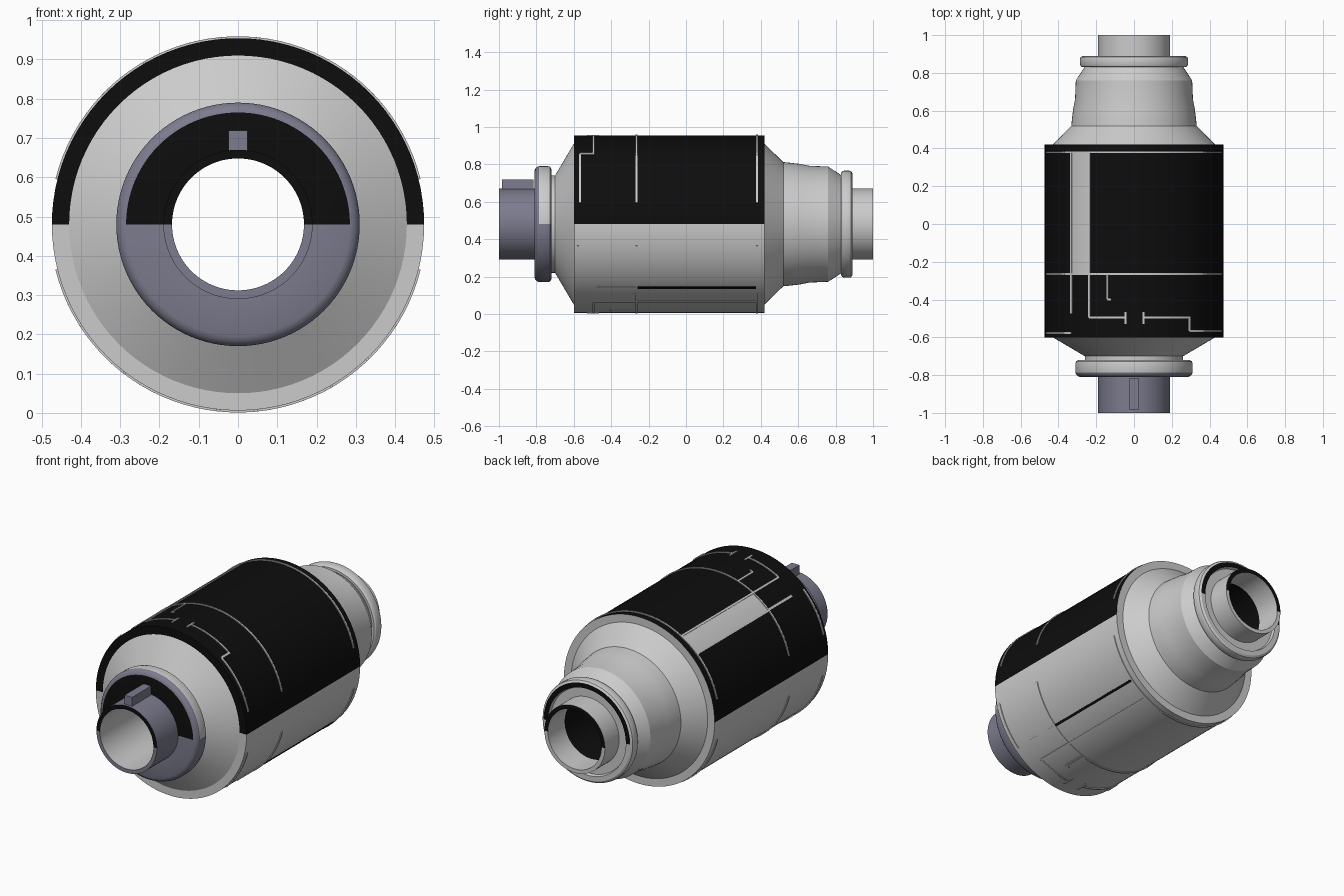
import bpy, bmesh
from math import cos, sin, pi, acos

if "Cube" in bpy.data.objects:
    bpy.data.objects.remove(bpy.data.objects["Cube"])

ZC = 0.48      # height of the long axis
R = 0.474      # main hull radius
SEG = 96


def material(name, rgb):
    m = bpy.data.materials.new(name)
    m.diffuse_color = (*rgb, 1)
    m.use_nodes = True
    m.node_tree.nodes["Principled BSDF"].inputs["Base Color"].default_value = m.diffuse_color
    return m


GREY = material("light_grey", (0.8, 0.8, 0.8))
BLACK = material("black", (0.004, 0.004, 0.004))
SLATE = material("slate", (0.2, 0.2, 0.27))
MATS = [GREY, BLACK, SLATE]


def finish(bm, name, angle=0.5):
    me = bpy.data.meshes.new(name)
    bm.to_mesh(me)
    bm.free()
    for m in MATS:
        me.materials.append(m)
    ob = bpy.data.objects.new(name, me)
    bpy.context.collection.objects.link(ob)
    bpy.ops.object.select_all(action='DESELECT')
    ob.select_set(True)
    bpy.context.view_layer.objects.active = ob
    bpy.ops.object.shade_smooth_by_angle(angle=angle)
    return ob


def revolve(name, prof, upper=(), lower=(), default=0):
    """Spin (y, r) points round the axis; upper/lower map strip index -> material."""
    upper, lower = dict(upper), dict(lower)
    bm = bmesh.new()
    rings = [[bm.verts.new((r * cos(2 * pi * j / SEG), y, ZC + r * sin(2 * pi * j / SEG)))
              for j in range(SEG)] for y, r in prof]
    for i in range(len(prof) - 1):
        a, b = rings[i], rings[i + 1]
        for j in range(SEG):
            k = (j + 1) % SEG
            f = bm.faces.new((a[j], b[j], b[k], a[k]))
            f.material_index = (upper if j < SEG // 2 else lower).get(i, default)
    return finish(bm, name)


def patch(name, a0, a1, y0, y1, r, mat=0):
    """Thin curved plate lying on the hull between two angles."""
    n = max(1, int(abs(a1 - a0) / 0.065) + 1)
    bm = bmesh.new()
    rows = []
    for i in range(n + 1):
        a = a0 + (a1 - a0) * i / n
        rows.append([bm.verts.new((q * cos(a), y, ZC + q * sin(a)))
                     for q, y in ((R - .004, y0), (r, y0), (r, y1), (R - .004, y1))])
    for p, q in zip(rows, rows[1:]):
        for k in range(4):
            m = (k + 1) % 4
            bm.faces.new((p[k], p[m], q[m], q[k]))
    bm.faces.new(rows[0])
    bm.faces.new(rows[-1])
    bmesh.ops.recalc_face_normals(bm, faces=bm.faces)
    for f in bm.faces:
        f.material_index = mat
    return finish(bm, name)


# main hull with front cone and half-black paint
revolve("main_hull", [(-.72, .26), (-.70, .26), (-.60, .43), (-.60, R), (.42, R),
                      (.42, .43), (.52, .332)], upper={2: 1, 3: 1})

# stepped rear section
revolve("rear_section", [(.52, .332), (.56, .328), (.61, .322), (.66, .312), (.76, .308),
                         (.83, .262)])

# rear collar with a dark sealing ring
revolve("rear_collar", [(.83, .262), (.83, .275), (.837, .283), (.846, .286), (.874, .286),
                        (.883, .283), (.89, .272), (.89, .245), (.872, .24), (.872, .19)],
        upper={6: 1})

# rear tube
revolve("rear_tube", [(.872, .19), (1, .19), (1, .168)], upper={1: 1})

# front docking ring
revolve("front_ring", [(-.81, .19), (-.81, .285), (-.805, .298), (-.795, .307), (-.785, .31),
                       (-.74, .31), (-.727, .307), (-.72, .295), (-.72, .26)],
        upper={0: 1, 4: 0, 5: 0, 6: 0, 7: 0}, lower={7: 0}, default=2)

# front tube
revolve("front_tube", [(-1, .168), (-1, .19), (-.81, .19)], upper={0: 1}, default=2)

# through bore
revolve("bore", [(1, .168), (.85, .168), (.45, .168), (-1, .168)],
        upper={1: 1}, lower={1: 1})

# guide key on the front tube
bm = bmesh.new()
bmesh.ops.create_cube(bm, size=1)
for v in bm.verts:
    v.co = (v.co.x * .048, -.9 + v.co.y * .17, ZC + .212 + v.co.z * .055)
for f in bm.faces:
    f.material_index = 2
finish(bm, "guide_key")

# hull seams, laid out as seen from above: (x0, x1, y0, y1)
W = .005
hoops = [(-.46, .46, .38), (-.46, .46, -.265), (-.46, -.33, -.577), (.29, .46, -.567),
         (.05, .29, -.495), (-.235, -.045, -.495), (-.14, -.12, -.40)]
rails = [(.29, -.567, -.49), (.05, -.53, -.465), (-.045, -.53, -.465),
         (-.235, -.495, .38), (-.33, -.475, -.265), (-.14, -.40, -.265)]

# same layout on the top and, turned half round, on the underside
for side, turn in (("top", 0), ("bottom", pi)):
    for i, (x0, x1, y) in enumerate(hoops):
        patch(f"{side}_hoop_seam_{i}", acos(x1 / R) + turn, acos(x0 / R) + turn,
              y - W, y + W, R + .005)
    for i, (x, y0, y1) in enumerate(rails):
        patch(f"{side}_rail_seam_{i}", acos((x + W) / R) + turn, acos((x - W) / R) + turn,
              y0, y1, R + .005)
    # long access panel
    patch(f"{side}_panel", acos(-.235 / R) + turn, acos(-.33 / R) + turn,
          -.265, .38, R + .002)
    # panel hinge line, dark on the underside
    patch(f"{side}_hinge_line", acos(-.327 / R) + turn, acos(-.337 / R) + turn,
          -.265, .375, R + .004, 1 if turn else 0)
